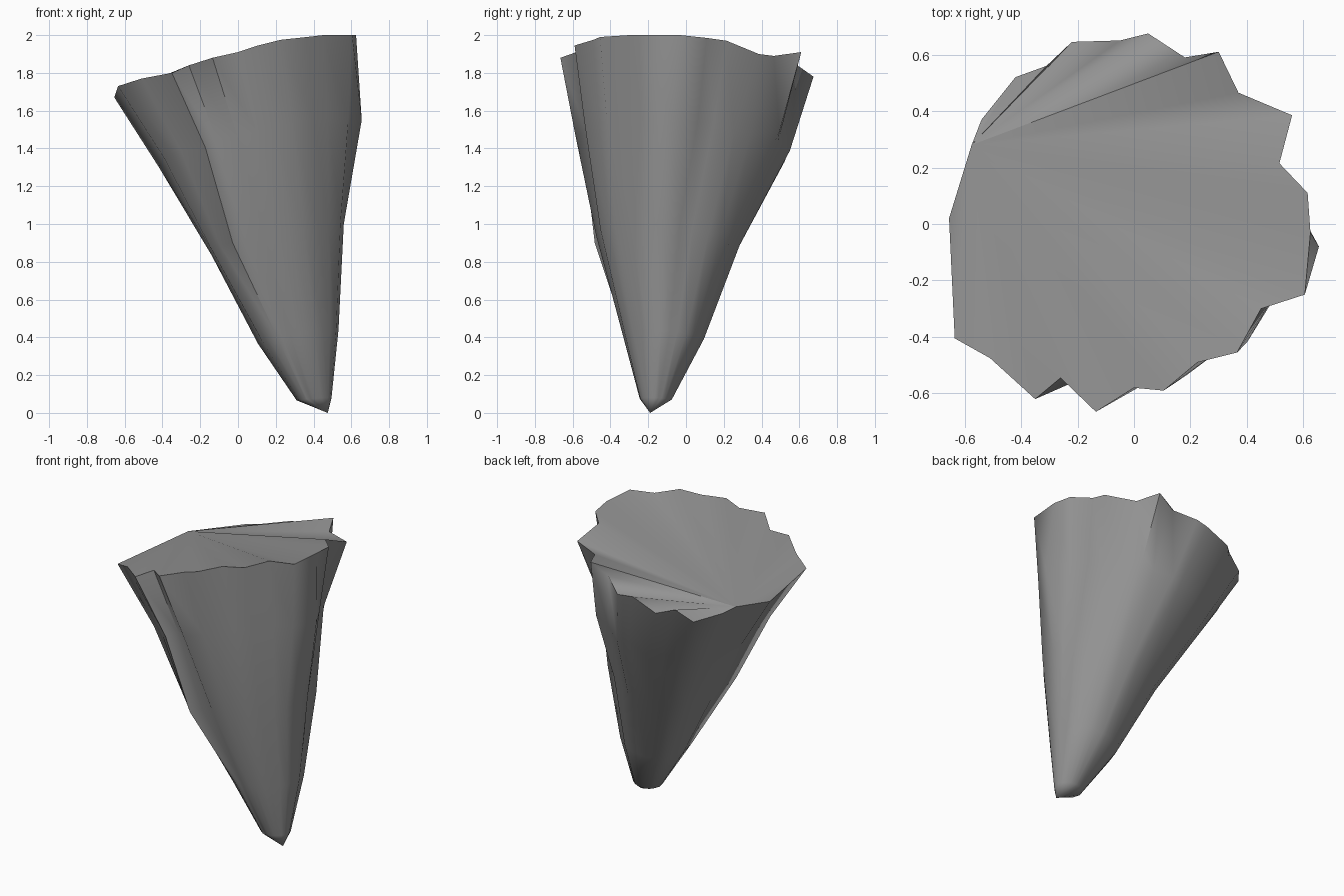
import bpy, bmesh, math

if "Cube" in bpy.data.objects:
    bpy.data.objects.remove(bpy.data.objects["Cube"])

# Jagged upper rim, counter-clockwise from the back left corner: x, y, z
rim = [(-.575, .28, 1.71), (-.655, .02, 1.67), (-.635, -.405, 1.73),
       (-.51, -.475, 1.77), (-.35, -.62, 1.80), (-.26, -.545, 1.84), (-.135, -.665, 1.88),
       (0, -.58, 1.91), (.105, -.59, 1.945), (.225, -.49, 1.975), (.365, -.455, 1.99),
       (.45, -.30, 2.0), (.605, -.25, 2.0), (.625, -.03, 2.0), (.615, .11, 1.985),
       (.515, .215, 1.97), (.56, .385, 1.90), (.37, .465, 1.89), (.30, .61, 1.91),
       (.18, .59, 1.84), (.05, .675, 1.78), (-.05, .65, 1.78), (-.22, .645, 1.71),
       (-.31, .56, 1.725), (-.42, .52, 1.655), (-.54, .37, 1.69)]

# Lower rings: height fraction, left, right, front, back, strength of the folds
rings = [(.78, -.42, .605, -.585, .55, .8),
         (.5, -.14, .56, -.476, .285, .55),
         (.22, .105, .532, -.335, .095, .4),
         (.04, .31, .495, -.245, -.075, .3)]


def ring_points(f, x0, x1, y0, y1, fold):
    """Shrunken copy of the rim fitted into a box, folds fading to an ellipse."""
    pts = []
    for x, y, z in rim:
        a = math.atan2(y, x)
        u = x / .64 * fold + math.cos(a) * (1 - fold)
        v = y / .67 * fold + math.sin(a) * (1 - fold)
        pts.append((u, v, z * f))
    ul, uh = min(p[0] for p in pts), max(p[0] for p in pts)
    vl, vh = min(p[1] for p in pts), max(p[1] for p in pts)
    return [(x0 + (u - ul) / (uh - ul) * (x1 - x0),
             y0 + (v - vl) / (vh - vl) * (y1 - y0), z) for u, v, z in pts]


bm = bmesh.new()
loops = [[bm.verts.new(p) for p in rim]]
loops += [[bm.verts.new(p) for p in ring_points(*r)] for r in rings]
n = len(rim)

# Bulge below the right edge, hollow in the back right, bulge in the front left
loops[1][13].co = (.655, -.08, 1.55)
for level, index, dx, dy in [(1, 14, -.02, -.01), (1, 15, -.03, -.02), (1, 16, -.07, -.05),
                             (1, 17, -.04, -.04), (2, 2, -.03, -.03), (2, 3, -.04, -.03),
                             (2, 4, -.06, -.04), (2, 5, -.03, -.02)]:
    loops[level][index].co.x += dx
    loops[level][index].co.y += dy

# Folded side walls
for top, low in zip(loops, loops[1:]):
    for i in range(n):
        j = (i + 1) % n
        bm.faces.new((top[i], low[i], low[j], top[j]))

# Blunt tip
tip = bm.verts.new((.475, -.19, 0))
for i in range(n):
    bm.faces.new((loops[-1][i], tip, loops[-1][(i + 1) % n]))

# Top surface fanning out from the back left corner
for i in range(1, n - 1):
    bm.faces.new((loops[0][0], loops[0][i], loops[0][i + 1]))

bmesh.ops.recalc_face_normals(bm, faces=bm.faces)
mesh = bpy.data.meshes.new("rock_spike")
bm.to_mesh(mesh)
bm.free()
spike = bpy.data.objects.new("rock_spike", mesh)
bpy.context.collection.objects.link(spike)

# Dark grey stone
stone = bpy.data.materials.new("stone")
stone.diffuse_color = (.29, .29, .29, 1)
stone.use_nodes = True
stone.node_tree.nodes["Principled BSDF"].inputs["Base Color"].default_value = stone.diffuse_color
mesh.materials.append(stone)

bpy.context.view_layer.objects.active = spike
spike.select_set(True)
bpy.ops.object.shade_smooth_by_angle(angle=math.radians(68))
